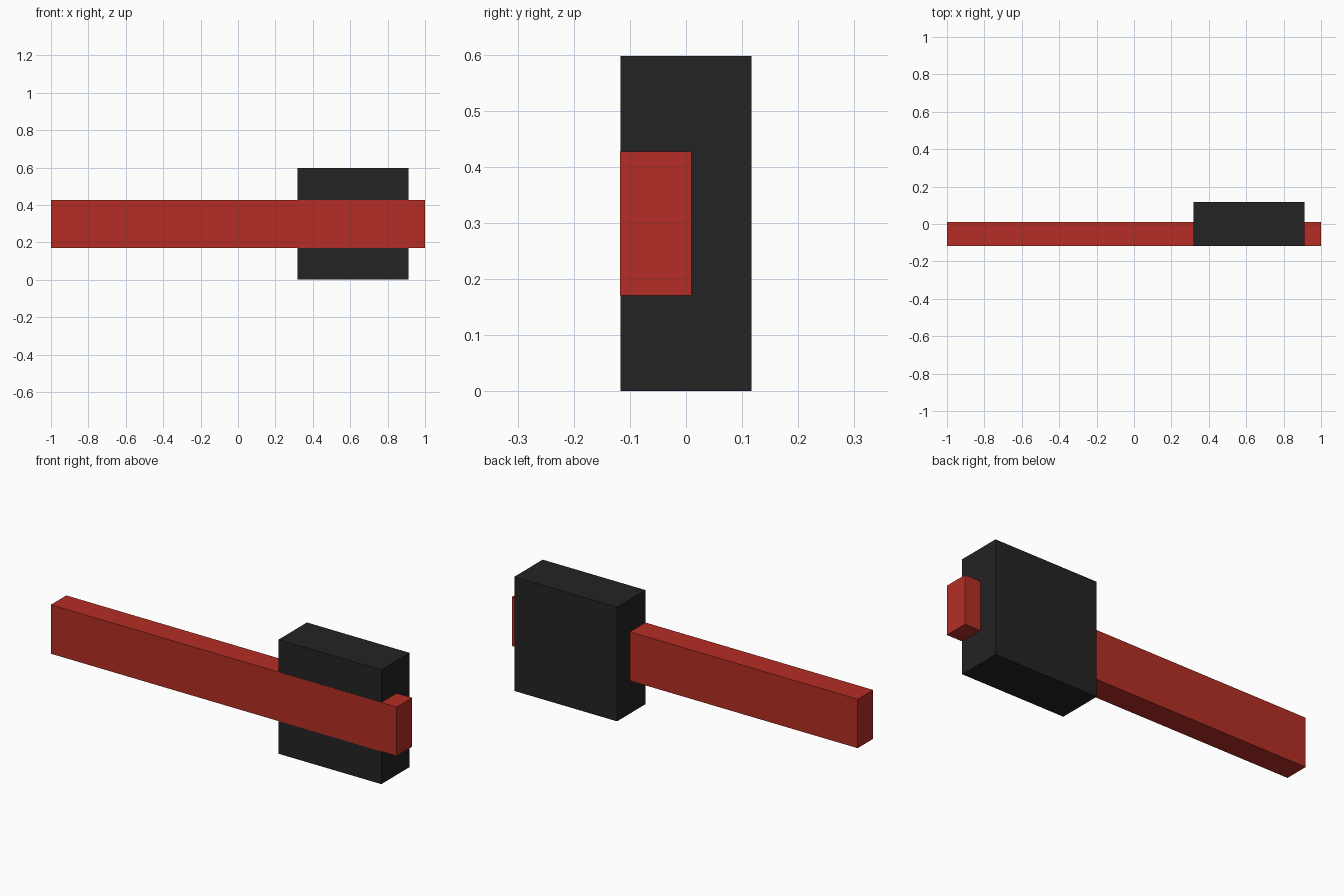
import bpy
from mathutils import Vector

default = bpy.data.objects.get("Cube")
if default:
    bpy.data.objects.remove(default, do_unlink=True)


def make_material(name, rgb):
    mat = bpy.data.materials.new(name)
    mat.use_nodes = True
    color = (*rgb, 1.0)
    mat.diffuse_color = color
    mat.node_tree.nodes["Principled BSDF"].inputs["Base Color"].default_value = color
    return mat


def make_box(name, low, high, mat):
    """Flat-sided box between two opposite corners."""
    low, high = Vector(low), Vector(high)
    bpy.ops.mesh.primitive_cube_add(size=1, location=(low + high) / 2)
    box = bpy.context.object
    box.name = name
    box.scale = high - low
    bpy.ops.object.transform_apply(location=False, rotation=False, scale=True)
    box.data.materials.append(mat)
    return box


red = make_material("brick red", (0.46, 0.027, 0.018))
black = make_material("soft black", (0.017, 0.017, 0.017))

# Long bar, its front a hair proud of the block so the faces do not overlap
make_box("long_bar", (-1, -0.1175, 0.171), (1, 0.01, 0.427), red)

# Heavy block around the left end of the bar
make_box("end_block", (0.317, -0.117, 0), (0.911, 0.117, 0.597), black)
